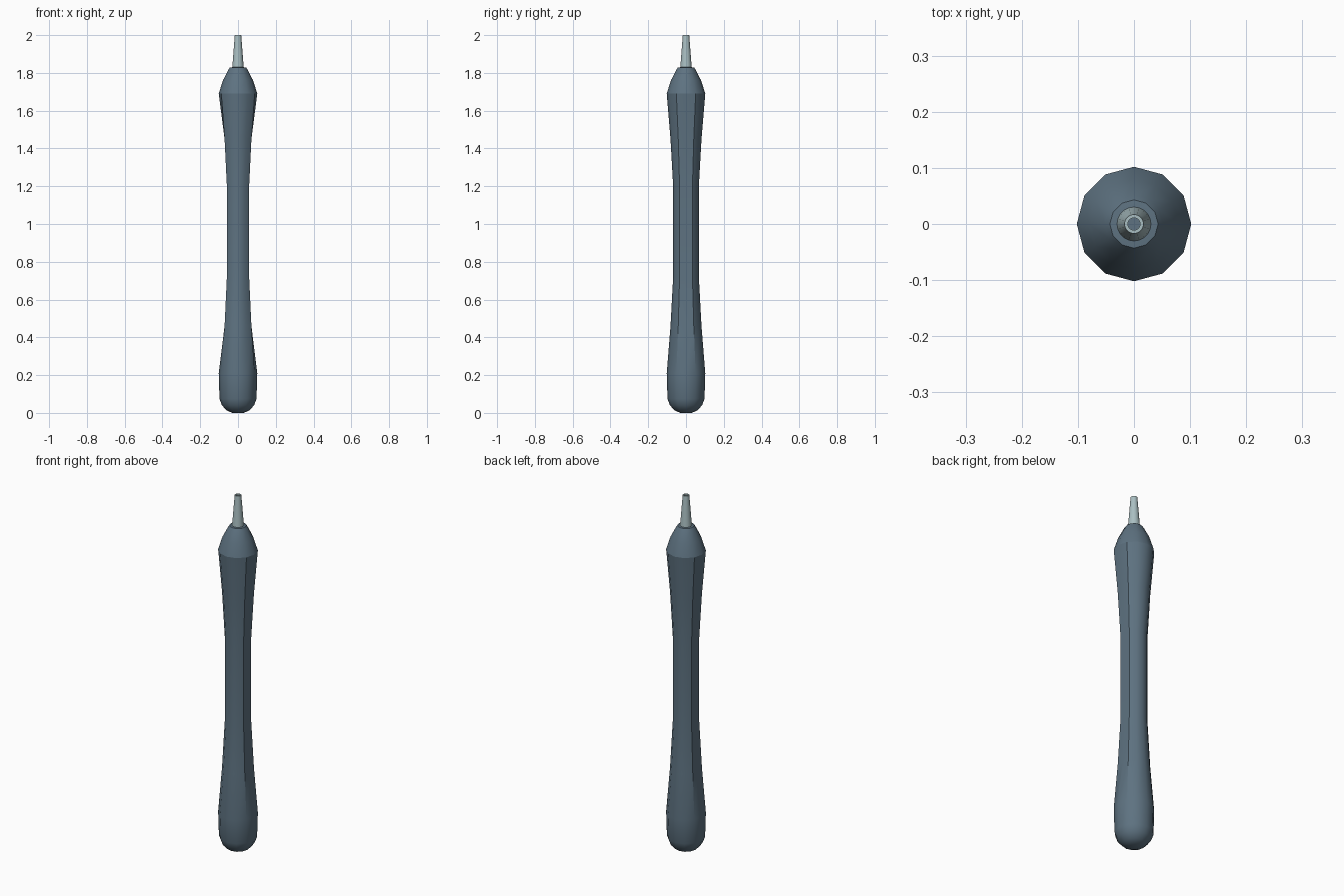
import bpy, bmesh, math

if "Cube" in bpy.data.objects:
    bpy.data.objects.remove(bpy.data.objects["Cube"])


def material(name, rgb):
    m = bpy.data.materials.new(name)
    m.diffuse_color = (*rgb, 1.0)
    m.use_nodes = True
    m.node_tree.nodes["Principled BSDF"].inputs["Base Color"].default_value = m.diffuse_color
    return m


slate = material("slate blue", (0.112, 0.17, 0.22))
pale = material("pale metal", (0.40, 0.52, 0.54))


def lathe(name, profile, sides, mat, flat_between=None, angle=34):
    """Spin (radius, z) points; optionally flatten the +-x sides between two heights."""
    bm = bmesh.new()
    rings = []
    for r, z in profile:
        ring = []
        for i in range(sides):
            a = 2 * math.pi * i / sides
            x, y = r * math.cos(a), r * math.sin(a)
            if flat_between and flat_between[0] < z < flat_between[1]:
                lim = r * math.cos(2 * math.pi / sides)
                x = max(-lim, min(lim, x))
            ring.append(bm.verts.new((x, y, z)))
        rings.append(ring)
    for low, high in zip(rings, rings[1:]):
        for i in range(sides):
            j = (i + 1) % sides
            bm.faces.new((low[i], low[j], high[j], high[i]))
    bm.faces.new(rings[0][::-1])
    bm.faces.new(rings[-1])
    bmesh.ops.recalc_face_normals(bm, faces=bm.faces[:])
    me = bpy.data.meshes.new(name)
    bm.to_mesh(me)
    bm.free()
    ob = bpy.data.objects.new(name, me)
    bpy.context.collection.objects.link(ob)
    me.materials.append(mat)
    bpy.ops.object.select_all(action='DESELECT')
    ob.select_set(True)
    bpy.context.view_layer.objects.active = ob
    bpy.ops.object.shade_smooth_by_angle(angle=math.radians(angle))
    return ob


# Waisted handle with flattened finger grips on both sides
lathe("handle", [
    (0.03, 0.0), (0.06, 0.013), (0.085, 0.04), (0.098, 0.075), (0.102, 0.21),
    (0.082, 0.46), (0.068, 0.72), (0.068, 1.2), (0.082, 1.45), (0.102, 1.69),
], 12, slate, flat_between=(0.3, 1.6))

# Tapered collar above the handle
lathe("collar", [
    (0.102, 1.69), (0.08, 1.76), (0.052, 1.815), (0.043, 1.829), (0.031, 1.83),
], 12, slate)

# Hollow tapered tip
lathe("tip", [
    (0.031, 1.82), (0.017, 2.0), (0.011, 2.0), (0.011, 1.98),
], 20, pale)

# Core visible inside the tip
lathe("tip_core", [(0.0109, 1.975), (0.0109, 1.99)], 20, slate)
